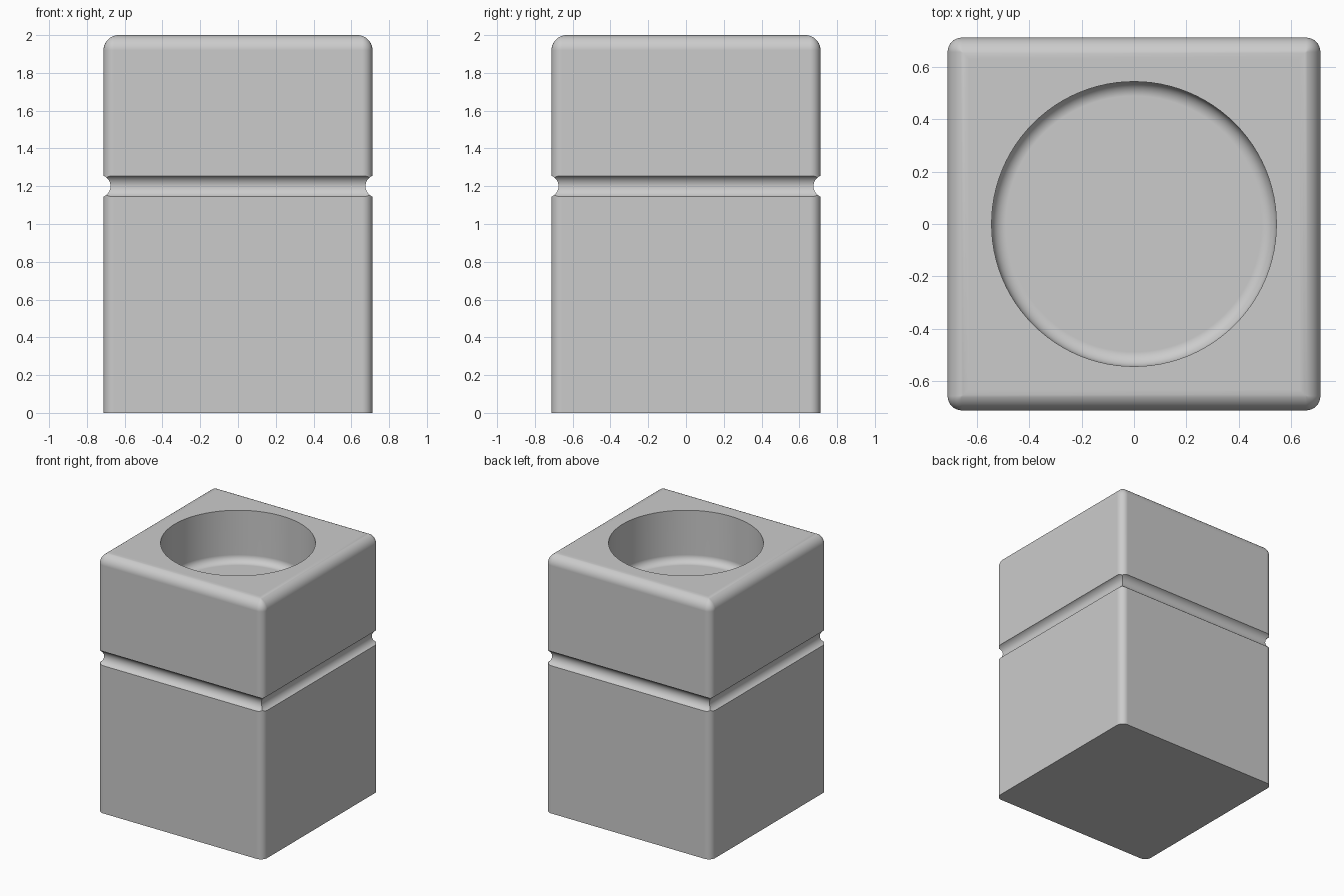
import bpy, bmesh
from math import sin, cos, pi

if "Cube" in bpy.data.objects:
    bpy.data.objects.remove(bpy.data.objects["Cube"])

HALF, HEIGHT = 0.712, 2.0
CORNER, TOP_R = 0.055, 0.08


def loft(name, loops, cap=True, closed=False):
    """Skin a stack of equal-length point loops into a closed mesh object."""
    bm = bmesh.new()
    rings = [[bm.verts.new(p) for p in loop] for loop in loops]
    pairs = list(zip(rings, rings[1:]))
    if closed:
        pairs.append((rings[-1], rings[0]))
    for a, b in pairs:
        n = len(a)
        for i in range(n):
            j = (i + 1) % n
            bm.faces.new((a[i], a[j], b[j], b[i]))
    if cap:
        bm.faces.new(rings[0][::-1])
        bm.faces.new(rings[-1])
    bmesh.ops.remove_doubles(bm, verts=bm.verts, dist=1e-5)
    bmesh.ops.recalc_face_normals(bm, faces=bm.faces)
    me = bpy.data.meshes.new(name)
    bm.to_mesh(me)
    bm.free()
    ob = bpy.data.objects.new(name, me)
    bpy.context.collection.objects.link(ob)
    return ob


def rounded_square(half, radius, z, seg=10):
    pts = []
    for k in range(4):
        mid = pi / 4 + k * pi / 2
        sx = 1 if cos(mid) > 0 else -1
        sy = 1 if sin(mid) > 0 else -1
        for i in range(seg + 1):
            a = k * pi / 2 + i / seg * pi / 2
            pts.append((sx * (half - radius) + radius * cos(a),
                        sy * (half - radius) + radius * sin(a), z))
    return pts


def circle(radius, z, n=96):
    return [(radius * cos(2 * pi * i / n), radius * sin(2 * pi * i / n), z)
            for i in range(n)]


# Block with rounded uprights and a rolled top edge
loops = [rounded_square(HALF, CORNER, 0)]
for i in range(13):
    a = i / 12 * pi / 2
    inset = TOP_R * (1 - cos(a))
    loops.append(rounded_square(HALF - inset, max(CORNER - inset, 0),
                                HEIGHT - TOP_R + TOP_R * sin(a)))
body = loft("candle_block", loops)

# Round well with a filleted floor
R, FLOOR, F = 0.544, 1.6, 0.055
loops = []
for i in range(11):
    a = i / 10 * pi / 2
    loops.append(circle(R - F + F * sin(a), FLOOR + F - F * cos(a)))
loops.append(circle(R, HEIGHT + 0.2))
well = loft("well_cutter", loops)

# Half-round groove, mitred at the corners
G, GZ, GC = 0.06, 1.2, HALF + 0.023
loops = []
for i in range(40):
    a = 2 * pi * i / 40
    h, z = GC + G * cos(a), GZ + G * sin(a)
    loops.append([(h, h, z), (-h, h, z), (-h, -h, z), (h, -h, z)])
groove = loft("groove_cutter", loops, cap=False, closed=True)

# Carve, then shade smooth with crisp edges
bpy.context.view_layer.objects.active = body
body.select_set(True)
for cutter in (well, groove):
    mod = body.modifiers.new(cutter.name, 'BOOLEAN')
    mod.operation = 'DIFFERENCE'
    mod.solver = 'EXACT'
    mod.object = cutter
    bpy.ops.object.modifier_apply(modifier=mod.name)
for cutter in (well, groove):
    bpy.data.objects.remove(cutter)
bpy.ops.object.shade_smooth_by_angle(angle=pi / 6)
wn = body.modifiers.new("even_shading", 'WEIGHTED_NORMAL')
wn.keep_sharp = True
